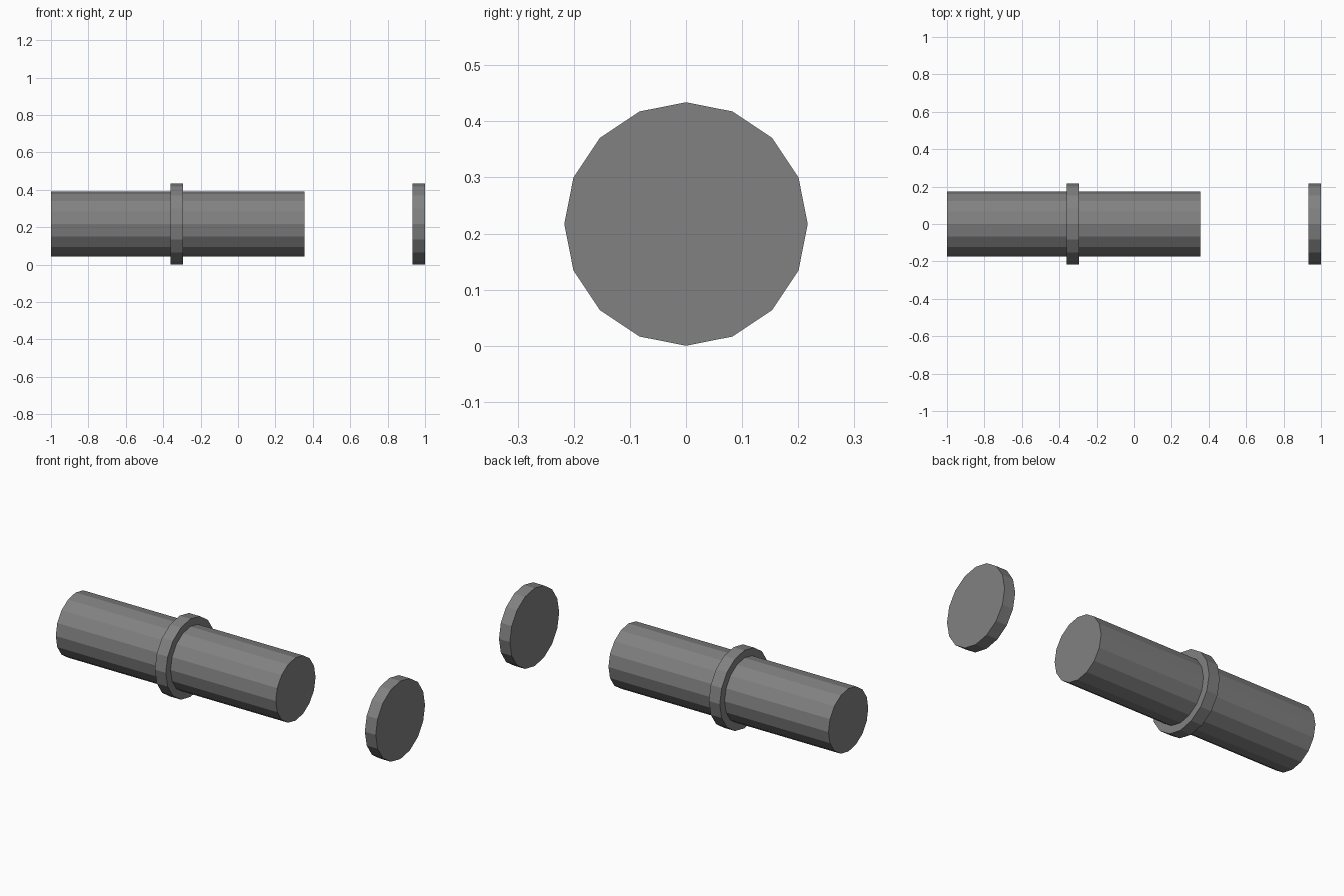
import bpy
import math

if "Cube" in bpy.data.objects:
    bpy.data.objects.remove(bpy.data.objects["Cube"])

CENTRE_Z = 0.217
SIDES = 16

grey = bpy.data.materials.new("mid_grey")
grey.diffuse_color = (0.22, 0.22, 0.22, 1.0)
grey.use_nodes = True
grey.node_tree.nodes["Principled BSDF"].inputs["Base Color"].default_value = grey.diffuse_color


def x_cylinder(name, x0, x1, radius):
    """Flat-sided capped cylinder lying along x, with a corner at the top."""
    bpy.ops.mesh.primitive_cylinder_add(
        vertices=SIDES, radius=radius, depth=x1 - x0, end_fill_type='NGON',
        location=((x0 + x1) / 2, 0, CENTRE_Z), rotation=(0, math.pi / 2, 0))
    obj = bpy.context.object
    obj.name = name
    obj.data.materials.append(grey)
    bpy.ops.object.transform_apply(location=True, rotation=True, scale=True)
    return obj


# long pipe
x_cylinder("pipe", -1.0, 0.355, 0.175)

# joint collar on the pipe, and the detached one at the far end
x_cylinder("pipe_collar", -0.36, -0.293, 0.217)
x_cylinder("end_collar", 0.933, 1.0, 0.217)
